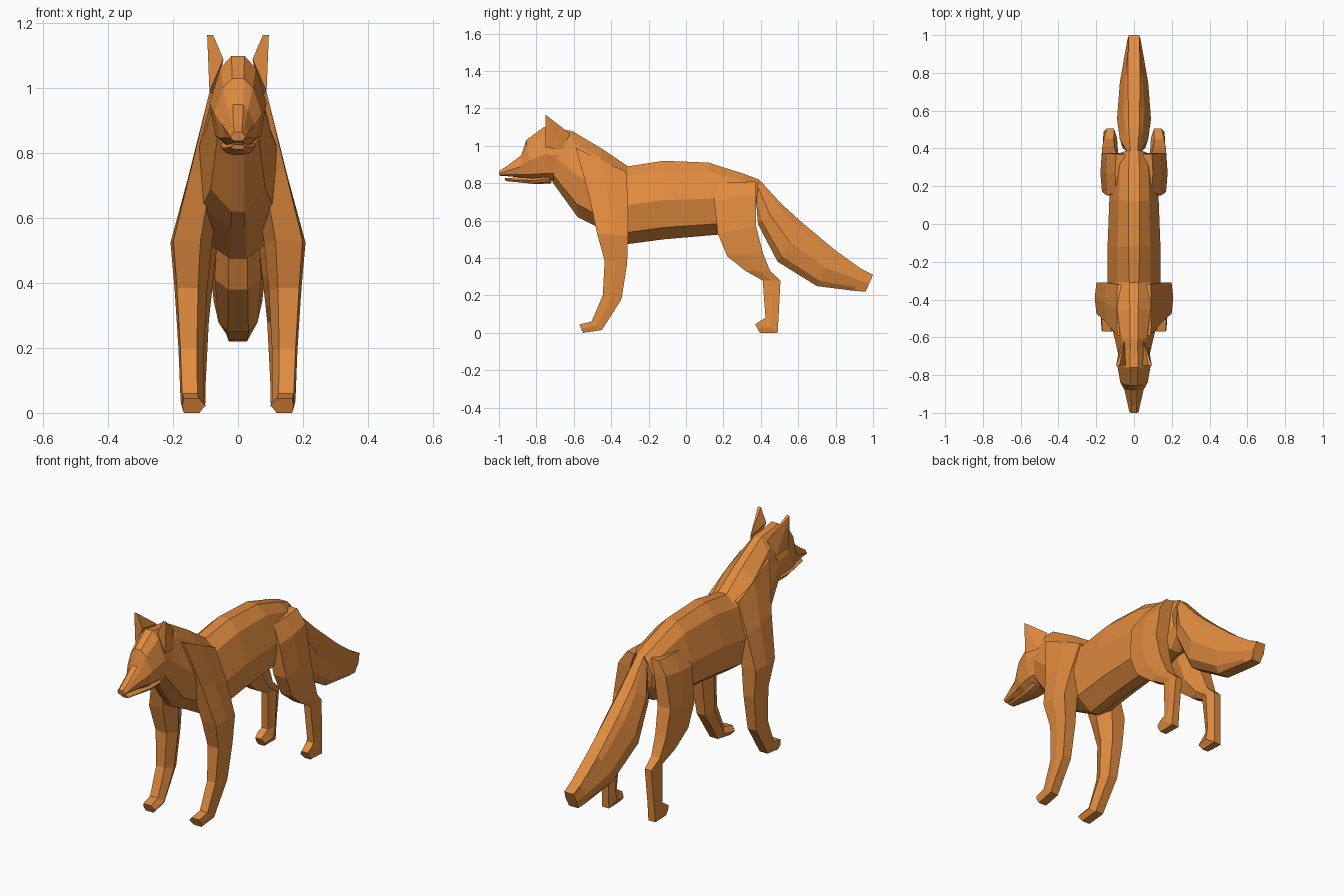
import bpy, bmesh
from mathutils import Vector

fur = bpy.data.materials.new("orange_fur")
fur.diffuse_color = (0.75, 0.26, 0.05, 1)


def finish(name, bm, mirror=False):
    bmesh.ops.recalc_face_normals(bm, faces=bm.faces)
    me = bpy.data.meshes.new(name)
    bm.to_mesh(me)
    bm.free()
    me.materials.append(fur)
    ob = bpy.data.objects.new(name, me)
    bpy.context.collection.objects.link(ob)
    if mirror:
        ob.modifiers.new("mirror", 'MIRROR').use_mirror_merge = False
    return ob


def loft(name, rings, mirror=False):
    bm = bmesh.new()
    loops = [[bm.verts.new(p) for p in r] for r in rings]
    n = len(loops[0])
    for a, b in zip(loops, loops[1:]):
        for i in range(n):
            j = (i + 1) % n
            bm.faces.new((a[i], a[j], b[j], b[i]))
    bm.faces.new(loops[0])
    bm.faces.new(loops[-1])
    return finish(name, bm, mirror)


def trunk_ring(ty, tz, by, bz, w, ridge):
    """Symmetric ten-sided section from a top point to a bottom point."""
    half = [(ridge, 0), (max(.62 * w, ridge), .13), (w, .5),
            (max(.8 * w, ridge), .85), (ridge, 1)]
    pts = [(x, ty + (by - ty) * t, tz + (bz - tz) * t) for x, t in half]
    return pts + [(-x, y, z) for x, y, z in reversed(pts)]


def leg_ring(fy, fz, by, bz, xi, xo):
    """Six-sided section between a front and a back point."""
    f, b = Vector((0, fy, fz)), Vector((0, by, bz))
    pts = [(.28, 0), (.93, 0), (1, .5), (.93, 1), (.28, 1), (0, .5)]
    return [f.lerp(b, t) + Vector((xi + (xo - xi) * s, 0, 0)) for s, t in pts]


def trunk(name, rows):
    return loft(name, [trunk_ring(*r) for r in rows])


def leg(name, rows):
    return loft(name, [leg_ring(*r) for r in rows], True)


# torso from rump to shoulder
trunk("torso", [
    (.39, .82, .37, .64, .065, .025),
    (.31, .85, .32, .56, .12, .028),
    (.12, .91, .17, .525, .13, .03),
    (-.12, .92, -.12, .50, .14, .03),
    (-.31, .89, -.31, .475, .14, .025)])

# chest and neck
trunk("chest_and_neck", [
    (-.31, .89, -.31, .475, .14, .025),
    (-.45, .985, -.48, .57, .14, .022),
    (-.61, 1.08, -.58, .62, .105, .02),
    (-.70, 1.09, -.71, .80, .08, .018)])

# head with tapering muzzle
trunk("head", [
    (-.64, 1.08, -.69, .81, .082, .02),
    (-.76, 1.10, -.74, .81, .088, .02),
    (-.855, 1.03, -.82, .815, .073, .018),
    (-.88, .95, -.88, .83, .05, .016),
    (-.96, .89, -.96, .838, .032, .014),
    (-1.0, .865, -.995, .838, .024, .012)])

# lower jaw
trunk("lower_jaw", [
    (-.74, .85, -.72, .80, .055, .018),
    (-.82, .835, -.80, .795, .045, .018),
    (-.97, .827, -.965, .812, .022, .012)])

# ears
bm = bmesh.new()
for p in [(.045, -.75, 1.09), (.088, -.75, .99), (.078, -.66, .98),
          (.05, -.62, 1.065), (.077, -.75, 1.165), (.095, -.75, 1.165)]:
    bm.verts.new(p)
bmesh.ops.convex_hull(bm, input=bm.verts)
finish("ears", bm, True)

# front legs with shoulders and paws
leg("front_legs", [
    (-.59, .99, -.32, .86, .03, .092),
    (-.52, .74, -.31, .70, .05, .155),
    (-.475, .53, -.31, .52, .08, .208),
    (-.435, .385, -.315, .37, .095, .195),
    (-.445, .20, -.345, .18, .105, .183),
    (-.505, .06, -.45, .015, .105, .177),
    (-.57, .045, -.55, .0, .10, .172)])

# hind legs with thighs and paws
leg("hind_legs", [
    (.17, .80, .37, .81, .03, .10),
    (.15, .71, .375, .74, .04, .15),
    (.17, .53, .375, .57, .06, .178),
    (.22, .41, .41, .43, .075, .175),
    (.32, .33, .45, .33, .085, .165),
    (.41, .28, .505, .28, .09, .15),
    (.425, .08, .495, .09, .10, .16),
    (.40, .065, .49, .0, .10, .165),
    (.37, .045, .395, .0, .105, .16)])

# bushy tail
trunk("tail", [
    (.39, .82, .37, .76, .035, .02),
    (.51, .69, .385, .58, .075, .028),
    (.62, .59, .49, .38, .09, .03),
    (.80, .44, .70, .25, .075, .032),
    (.94, .34, .90, .225, .045, .03),
    (1.0, .31, .96, .22, .034, .028)])
